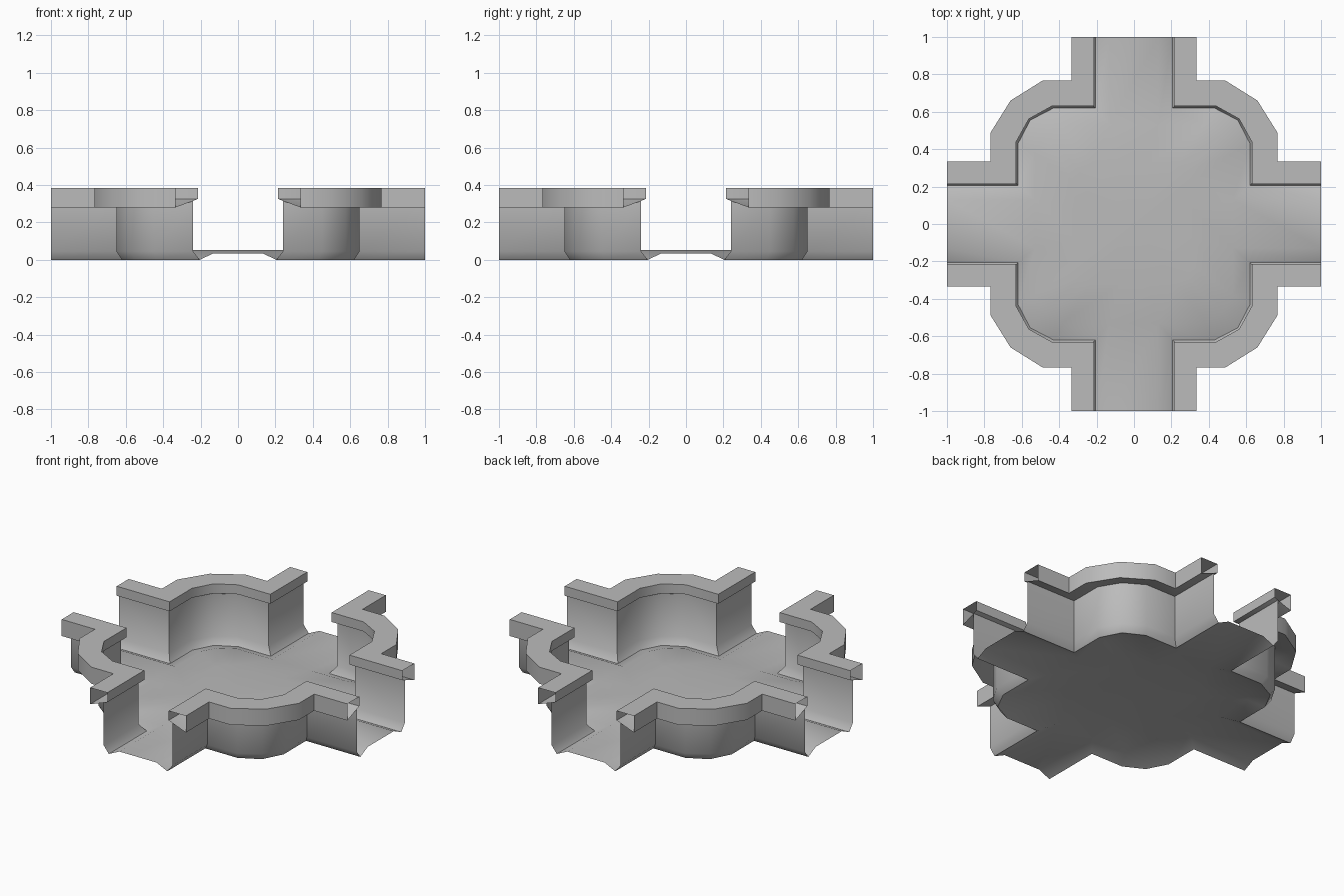
import bpy, bmesh, math
from mathutils import Matrix, Vector

cube = bpy.data.objects.get("Cube")
if cube:
    bpy.data.objects.remove(cube, do_unlink=True)

grey = bpy.data.materials.new("plain grey")
grey.use_nodes = True
COLOUR = (0.5, 0.5, 0.5, 1)
grey.diffuse_color = COLOUR
grey.node_tree.nodes["Principled BSDF"].inputs["Base Color"].default_value = COLOUR


def corner_path(arm, room, chamfer, diagonal):
    """One corner of the crossing, symmetric about its diagonal."""
    half = [(arm, 1), (arm, room), (chamfer, room)]
    return half + [(diagonal, diagonal)] + [(y, x) for x, y in reversed(half)]


OUTER = corner_path(0.335, 0.768, 0.487, 0.66)
INNER = corner_path(0.215, 0.63, 0.44, 0.562)
WALL = corner_path(0.24, 0.65, 0.45, 0.575)
GUTTER = corner_path(0.205, 0.62, 0.43, 0.555)
FLOOR = corner_path(0.13, 0.53, 0.38, 0.475)


def loft(bm, rows):
    """Bridge successive corner paths, each at its own height."""
    rings = [[bm.verts.new((x, y, z)) for x, y in path] for path, z in rows]
    for p, q in zip(rings, rings[1:]):
        for i in range(len(p) - 1):
            bm.faces.new((p[i], q[i], q[i + 1], p[i + 1]))


def finish(name, bm):
    bmesh.ops.remove_doubles(bm, verts=bm.verts, dist=0.0005)
    mesh = bpy.data.meshes.new(name)
    bm.to_mesh(mesh)
    bm.free()
    mesh.materials.append(grey)
    obj = bpy.data.objects.new(name, mesh)
    bpy.context.collection.objects.link(obj)
    bpy.ops.object.select_all(action="DESELECT")
    obj.select_set(True)
    bpy.context.view_layer.objects.active = obj
    bpy.ops.object.shade_smooth_by_angle(angle=math.radians(40))


def four_corners(name, rows, extra=None):
    """Repeat a quarter around the vertical axis."""
    bm = bmesh.new()
    loft(bm, rows)
    if extra:
        extra(bm)
    quarter = bm.verts[:] + bm.edges[:] + bm.faces[:]
    for k in range(1, 4):
        copy = bmesh.ops.duplicate(bm, geom=quarter)["geom"]
        verts = [g for g in copy if isinstance(g, bmesh.types.BMVert)]
        bmesh.ops.rotate(bm, verts=verts, cent=(0, 0, 0),
                         matrix=Matrix.Rotation(k * math.pi / 2, 3, "Z"))
    finish(name, bm)


# Hollow rim, open at the arm ends
four_corners("rim", [(WALL, 0.315), (OUTER, 0.28), (OUTER, 0.385),
                     (INNER, 0.385), (INNER, 0.325), (WALL, 0.315)])

# Thin walls curving in at the foot
four_corners("walls", [(WALL, 0.315), (WALL, 0.045), (GUTTER, 0)])


# Floor: gutter slope, arm strip and raised middle
def floor_middle(bm):
    def face(points):
        bm.faces.new([bm.verts.new(p) for p in points])

    edge, top = 0.035, 0.053
    a, room = FLOOR[1]
    face([(1, -a, edge), (1, a, edge), (room, a, edge), (room, -a, edge)])
    ring = [Vector((room, -a, edge))]
    ring += [Vector((x, y, edge)) for x, y in reversed(FLOOR[1:-1])]
    mound = [Vector((v.x * 0.6, v.y * 0.6, top)) for v in ring]
    for i in range(len(ring) - 1):
        face([ring[i], ring[i + 1], mound[i + 1], mound[i]])
        face([mound[i], mound[i + 1], (0, 0, top)])


four_corners("floor", [(GUTTER, 0), (FLOOR, 0.035)], floor_middle)
